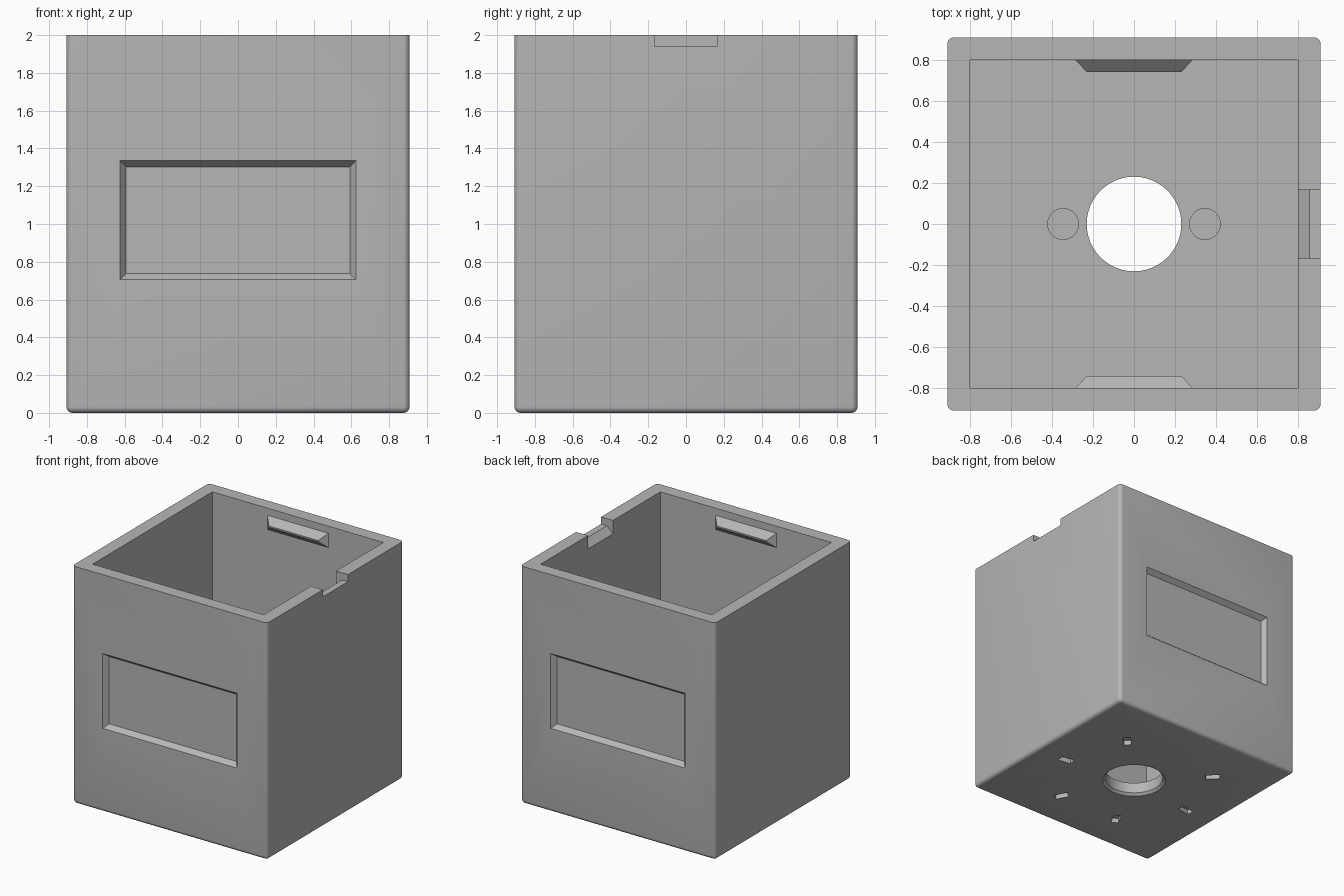
import bpy
import bmesh
from math import cos, sin, radians
from mathutils import Matrix, Vector

HALF, INNER, HEIGHT, FLOOR = 0.908, 0.797, 2.0, 0.11

cube = bpy.data.objects.get("Cube")
if cube:
    bpy.data.objects.remove(cube, do_unlink=True)

grey = bpy.data.materials.new("light grey plastic")
grey.use_nodes = True
grey.diffuse_color = (0.47, 0.47, 0.47, 1)
grey.node_tree.nodes["Principled BSDF"].inputs["Base Color"].default_value = (0.47, 0.47, 0.47, 1)


def finish(bm, name):
    bmesh.ops.recalc_face_normals(bm, faces=bm.faces[:])
    mesh = bpy.data.meshes.new(name)
    bm.to_mesh(mesh)
    bm.free()
    mesh.materials.append(grey)
    obj = bpy.data.objects.new(name, mesh)
    bpy.context.scene.collection.objects.link(obj)
    return obj


def box_mesh(size, centre, turn=0.0):
    bm = bmesh.new()
    matrix = Matrix.Translation(centre) @ Matrix.Rotation(turn, 4, "Z") @ Matrix.Diagonal((*size, 1))
    bmesh.ops.create_cube(bm, size=1, matrix=matrix)
    return bm


def cylinder(name, r_low, r_high, z_low, z_high, x=0.0):
    bm = bmesh.new()
    bmesh.ops.create_cone(bm, cap_ends=True, segments=48, radius1=r_low, radius2=r_high,
                          depth=z_high - z_low,
                          matrix=Matrix.Translation((x, 0, (z_low + z_high) / 2)))
    return finish(bm, name)


def loft(name, first, last):
    """Join two matching loops into a closed solid."""
    bm = bmesh.new()
    a, b = [[bm.verts.new(p) for p in loop] for loop in (first, last)]
    for i in range(len(a)):
        j = (i + 1) % len(a)
        bm.faces.new((a[i], a[j], b[j], b[i]))
    bm.faces.new(a)
    bm.faces.new(b)
    return finish(bm, name)


def rect(half_x, y, z_low, z_high):
    return [(-half_x, y, z_low), (half_x, y, z_low), (half_x, y, z_high), (-half_x, y, z_high)]


# Outer block, rounded everywhere except the open rim
block = box_mesh((2 * HALF, 2 * HALF, HEIGHT), (0, 0, HEIGHT / 2))
rounded = [e for e in block.edges if min(v.co.z for v in e.verts) < HEIGHT / 2]
bmesh.ops.bevel(block, geom=rounded, offset=0.032, segments=5, profile=0.5, affect="EDGES")
body = finish(block, "enclosure_body")

# Cavity, central hole with a small lower chamfer, and blind floor holes
cutters = [
    finish(box_mesh((2 * INNER, 2 * INNER, HEIGHT), (0, 0, FLOOR + HEIGHT / 2)), "cavity_cutter"),
    cylinder("shaft_hole_cutter", 0.23, 0.23, -0.1, FLOOR + 0.1),
    cylinder("hole_chamfer_cutter", 0.27, 0.21, -0.02, 0.04),
]
for side in (-1, 1):
    cutters.append(cylinder("blind_hole_cutter", 0.075, 0.075, FLOOR - 0.055, FLOOR + 0.1,
                            x=side * 0.345))

# Sloped label recess in the front and back walls
for side in (-1, 1):
    cutters.append(loft("label_recess_cutter",
                        rect(0.641, side * (HALF + 0.02), 0.689, 1.351),
                        rect(0.593, side * (HALF - 0.04), 0.737, 1.303)))

# Rim notch on the left wall, sloping down on the inside
profile = [(1.0, 1.94), (0.853, 1.94), (0.75, 1.842), (0.75, 2.1), (1.0, 2.1)]
cutters.append(loft("rim_notch_cutter", *[[(x, y, z) for x, z in profile]
                                          for y in (-0.167, 0.167)]))

# Six radial dial marks sunk into the underside
for step in range(6):
    angle = radians(-225 + 54 * step)
    centre = Vector((0.63 * cos(angle), 0.63 * sin(angle), 0))
    cutters.append(finish(box_mesh((0.115, 0.06, 0.08), centre, angle), "dial_mark_cutter"))

for cutter in cutters:
    cutter.hide_render = True
    cut = body.modifiers.new(cutter.name, "BOOLEAN")
    cut.operation = "DIFFERENCE"
    cut.solver = "MANIFOLD"
    cut.object = cutter

# Bake the cuts, with smooth rounds and crisp edges, and drop the helpers
graph = bpy.context.evaluated_depsgraph_get()
baked = bpy.data.meshes.new_from_object(body.evaluated_get(graph))
baked.shade_smooth()
baked.set_sharp_from_angle(angle=radians(30))
body.modifiers.clear()
body.data = baked
for cutter in cutters:
    bpy.data.objects.remove(cutter, do_unlink=True)

# Bevelled snap ridges on the front and back inner walls
for side, label in ((-1, "front"), (1, "back")):
    loft(label + "_snap_ridge",
         rect(0.285, side * INNER, 1.82, 1.94),
         rect(0.23, side * (INNER - 0.057), 1.874, 1.886))
